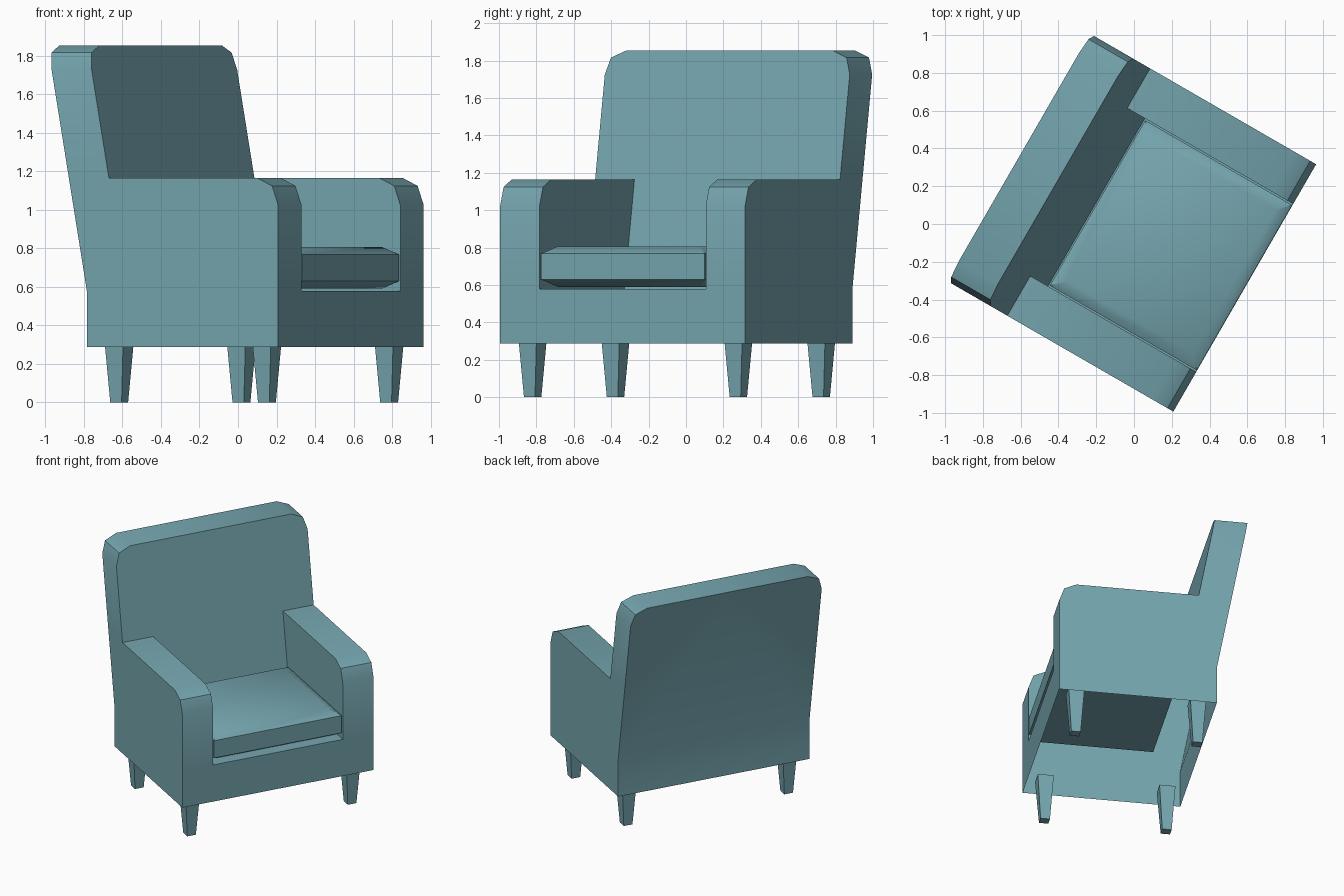
import bpy, bmesh, math

if "Cube" in bpy.data.objects:
    bpy.data.objects.remove(bpy.data.objects["Cube"], do_unlink=True)

TURN = math.radians(60)  # the chair stands turned on the floor

teal = bpy.data.materials.new("teal fabric")
teal.use_nodes = True
teal.diffuse_color = (0.18, 0.38, 0.43, 1)
teal.node_tree.nodes["Principled BSDF"].inputs["Base Color"].default_value = teal.diffuse_color


def finish(name, bm, mirror=False):
    bmesh.ops.remove_doubles(bm, verts=bm.verts[:], dist=0.0005)
    bmesh.ops.recalc_face_normals(bm, faces=bm.faces[:])
    mesh = bpy.data.meshes.new(name)
    bm.to_mesh(mesh)
    bm.free()
    mesh.materials.append(teal)
    obj = bpy.data.objects.new(name, mesh)
    bpy.context.collection.objects.link(obj)
    obj.rotation_euler.z = TURN
    bpy.ops.object.select_all(action="DESELECT")
    obj.select_set(True)
    bpy.context.view_layer.objects.active = obj
    bpy.ops.object.shade_smooth_by_angle(angle=math.radians(40))
    if mirror:
        obj.modifiers.new("Mirror", "MIRROR").use_clip = True
    return obj


def face(bm, points):
    bm.faces.new([bm.verts.new(p) for p in points])


def sweep(bm, path_a, path_b):
    """Strip of quads between two matching paths."""
    for i in range(len(path_a) - 1):
        face(bm, [path_a[i], path_a[i + 1], path_b[i + 1], path_b[i]])


def loft(name, rings, cx, cy):
    """Closed block through rectangles given as (half x, half y, z)."""
    bm = bmesh.new()
    loops = [[(cx + sx * hx, cy + sy * hy, z)
              for sx, sy in ((-1, -1), (1, -1), (1, 1), (-1, 1))]
             for hx, hy, z in rings]
    for a, b in zip(loops, loops[1:]):
        sweep(bm, a + a[:1], b + b[:1])
    face(bm, loops[0])
    face(bm, loops[-1])
    return finish(name, bm)


# Main dimensions
OUT, INN = 0.756, 0.513
FRONT, REAR = -0.677, 0.47
BASE, SEAT, ARM, TOP = 0.288, 0.578, 1.165, 1.854


def rest_front(z):
    return 0.23 + 0.184 * (z - SEAT)


def rest_back(z):
    return REAR + 0.184 * (z - SEAT)


def at(x, path):
    return [(x, y, z) for y, z in path]


# Upholstered shell, left half: open underneath, hollow arms and backrest
bm = bmesh.new()
arm_top = [(FRONT, SEAT), (FRONT, 1.025), (-0.641, 1.124), (-0.552, ARM), (rest_front(ARM), ARM)]
arm_path = [(FRONT, BASE)] + arm_top
seat_path = [(FRONT, BASE), (FRONT, SEAT), (rest_front(SEAT), SEAT), (rest_front(ARM), ARM)]
sweep(bm, at(0, seat_path), at(INN, seat_path))
sweep(bm, at(INN, arm_path), at(OUT, arm_path))
face(bm, at(INN, arm_top + [(rest_front(SEAT), SEAT)]))
face(bm, at(OUT, arm_path + [(rest_back(ARM), ARM), (REAR, SEAT), (REAR, BASE)]))

# Backrest with clipped top corners
outline = [(OUT, ARM), (OUT, 1.725), (0.727, 1.816), (0.636, TOP), (0, TOP)]
rest_a = [(x, rest_front(z), z) for x, z in outline]
rest_b = [(x, rest_back(z), z) for x, z in outline]
sweep(bm, rest_a, rest_b)
face(bm, [(0, rest_front(ARM), ARM), (INN, rest_front(ARM), ARM)] + rest_a)
face(bm, [(0, REAR, SEAT), (OUT, REAR, SEAT)] + rest_b)
face(bm, [(0, REAR, BASE), (OUT, REAR, BASE), (OUT, REAR, SEAT), (0, REAR, SEAT)])
finish("upholstered_body", bm, mirror=True)

# Seat cushion with bevelled rims
loft("seat_cushion", [(0.44, 0.384, 0.59), (0.505, 0.449, 0.63),
                      (0.505, 0.449, 0.767), (0.44, 0.384, 0.806)], 0, -0.226)

# Tapered legs
for end, y in (("front", -0.54), ("back", 0.346)):
    for side, x in (("left", 0.635), ("right", -0.635)):
        loft(f"{end}_{side}_leg", [(0.034, 0.034, 0), (0.058, 0.058, 0.35)], x, y)
